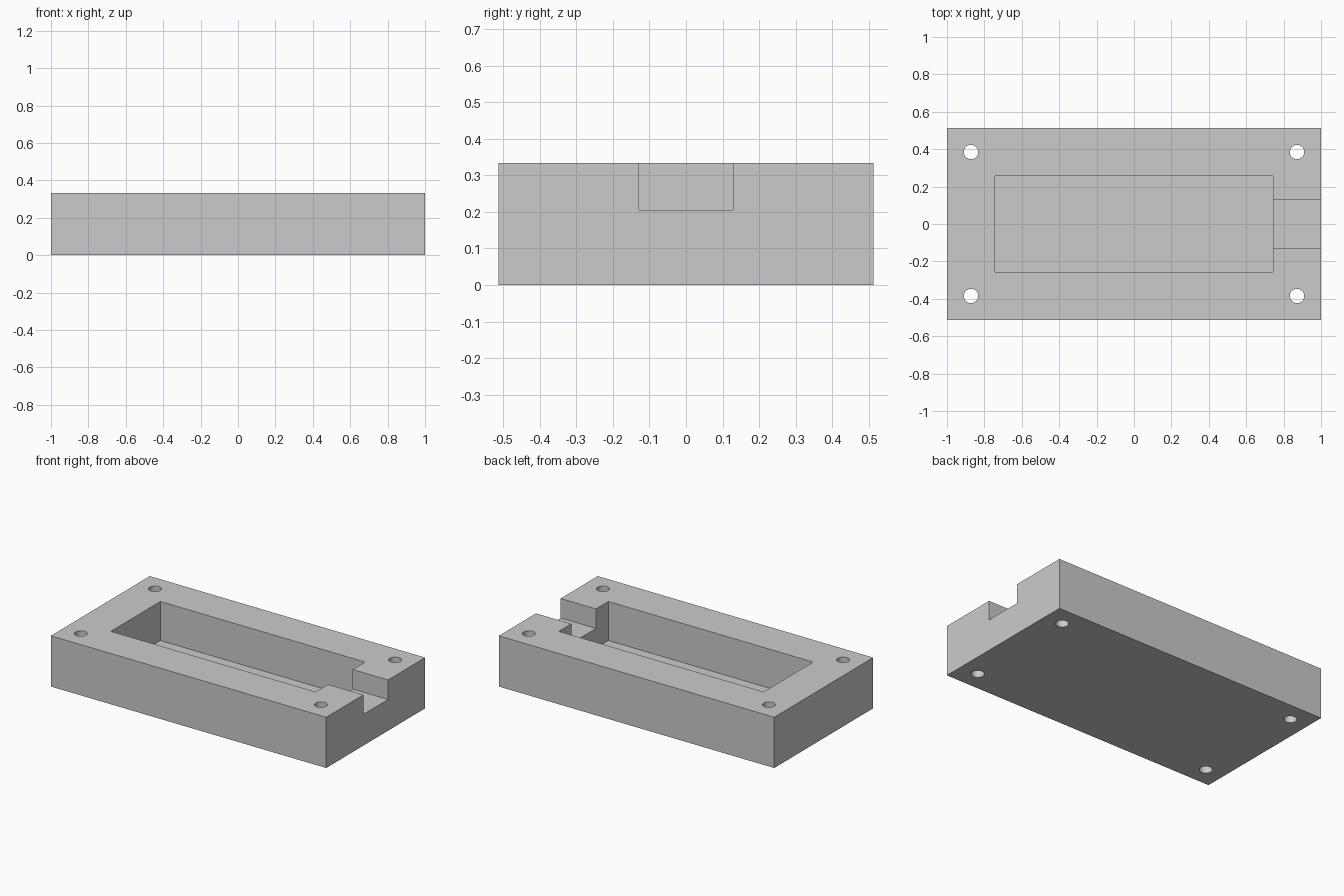
import bpy
import math

# Remove the default cube
old = bpy.data.objects.get("Cube")
if old:
    bpy.data.objects.remove(old, do_unlink=True)

MM = 2 / 78                      # model units per millimetre
LENGTH, WIDTH, HEIGHT = 78, 40, 13
POCKET_FLOOR, NOTCH_FLOOR = 3, 8

grey = bpy.data.materials.new("plain grey")
grey.use_nodes = True
colour = (0.6, 0.6, 0.6, 1)
grey.diffuse_color = colour
grey.node_tree.nodes["Principled BSDF"].inputs["Base Color"].default_value = colour


def finish(name):
    obj = bpy.context.object
    obj.name = name
    bpy.ops.object.transform_apply(location=False, rotation=False, scale=True)
    obj.data.materials.append(grey)
    return obj


def box(name, x0, x1, depth, z0, z1):
    """Box spanning x0..x1 and z0..z1, centred on y."""
    bpy.ops.mesh.primitive_cube_add(
        size=1, location=((x0 + x1) / 2 * MM, 0, (z0 + z1) / 2 * MM))
    bpy.context.object.scale = ((x1 - x0) * MM, depth * MM, (z1 - z0) * MM)
    return finish(name)


def cut(target, cutter):
    mod = target.modifiers.new(cutter.name, 'BOOLEAN')
    mod.operation = 'DIFFERENCE'
    mod.solver = 'EXACT'
    mod.object = cutter
    bpy.context.view_layer.objects.active = target
    bpy.ops.object.modifier_apply(modifier=mod.name)
    bpy.data.objects.remove(cutter, do_unlink=True)


# Solid block
body = box("enclosure_body", -LENGTH / 2, LENGTH / 2, WIDTH, 0, HEIGHT)

# Central pocket, and the cable notch through the end wall
cut(body, box("pocket_cutter", -29, 29, 20, POCKET_FLOOR, HEIGHT + 5))
cut(body, box("notch_cutter", 25, LENGTH / 2 + 5, 10, NOTCH_FLOOR, HEIGHT + 5))

# Screw holes through the four corners
for sx in (-1, 1):
    for sy in (-1, 1):
        bpy.ops.mesh.primitive_cylinder_add(
            vertices=48, radius=1.5 * MM, depth=HEIGHT * 2 * MM,
            location=(sx * 34 * MM, sy * 15 * MM, HEIGHT / 2 * MM))
        cut(body, finish("screw_hole_cutter"))

# Smooth hole walls, crisp edges elsewhere
bpy.ops.object.select_all(action='DESELECT')
body.select_set(True)
bpy.context.view_layer.objects.active = body
bpy.ops.object.shade_smooth_by_angle(angle=math.radians(30))
